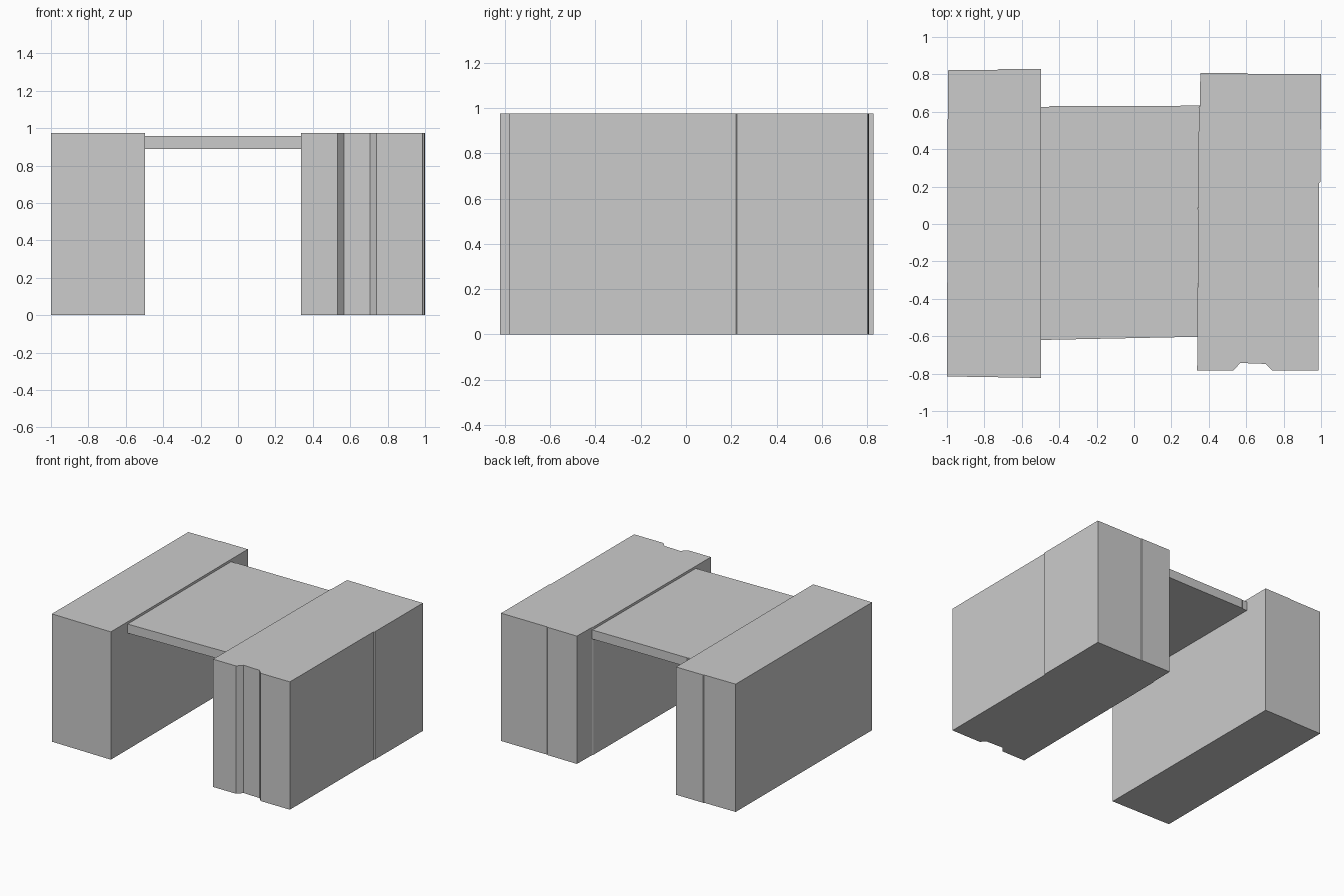
import bpy
import bmesh

if "Cube" in bpy.data.objects:
    bpy.data.objects.remove(bpy.data.objects["Cube"])


def extrude_plan(name, outline, z0, z1):
    """Closed prism from a counter-clockwise plan outline."""
    bm = bmesh.new()
    face = bm.faces.new([bm.verts.new((x, y, z0)) for x, y in outline])
    top = bmesh.ops.extrude_face_region(bm, geom=[face])
    verts = [g for g in top["geom"] if isinstance(g, bmesh.types.BMVert)]
    bmesh.ops.translate(bm, verts=verts, vec=(0, 0, z1 - z0))
    bmesh.ops.recalc_face_normals(bm, faces=bm.faces)
    mesh = bpy.data.meshes.new(name)
    bm.to_mesh(mesh)
    bm.free()
    obj = bpy.data.objects.new(name, mesh)
    bpy.context.collection.objects.link(obj)
    return obj


HEIGHT = 0.975

# Left block
extrude_plan("left_block", [
    (-1.0, -0.815), (-0.497, -0.823), (-0.497, 0.828),
    (-0.725, 0.828), (-0.73, 0.824), (-0.995, 0.822)], 0, HEIGHT)

# Right block with a shallow recess in its front
extrude_plan("right_block", [
    (0.338, -0.783), (0.532, -0.783), (0.568, -0.743), (0.705, -0.748),
    (0.74, -0.783), (0.986, -0.783), (0.99, 0.22), (0.997, 0.225),
    (1.0, 0.801), (0.61, 0.802), (0.605, 0.806), (0.355, 0.808),
    (0.352, 0.63), (0.347, 0.62)], 0, HEIGHT)

# Raised slab bridging the two blocks
extrude_plan("bridge_slab", [
    (-0.497, -0.62), (0.339, -0.603), (0.347, 0.62), (0.352, 0.633),
    (-0.05, 0.63), (-0.45, 0.63), (-0.455, 0.626), (-0.497, 0.626)], 0.888, 0.957)
